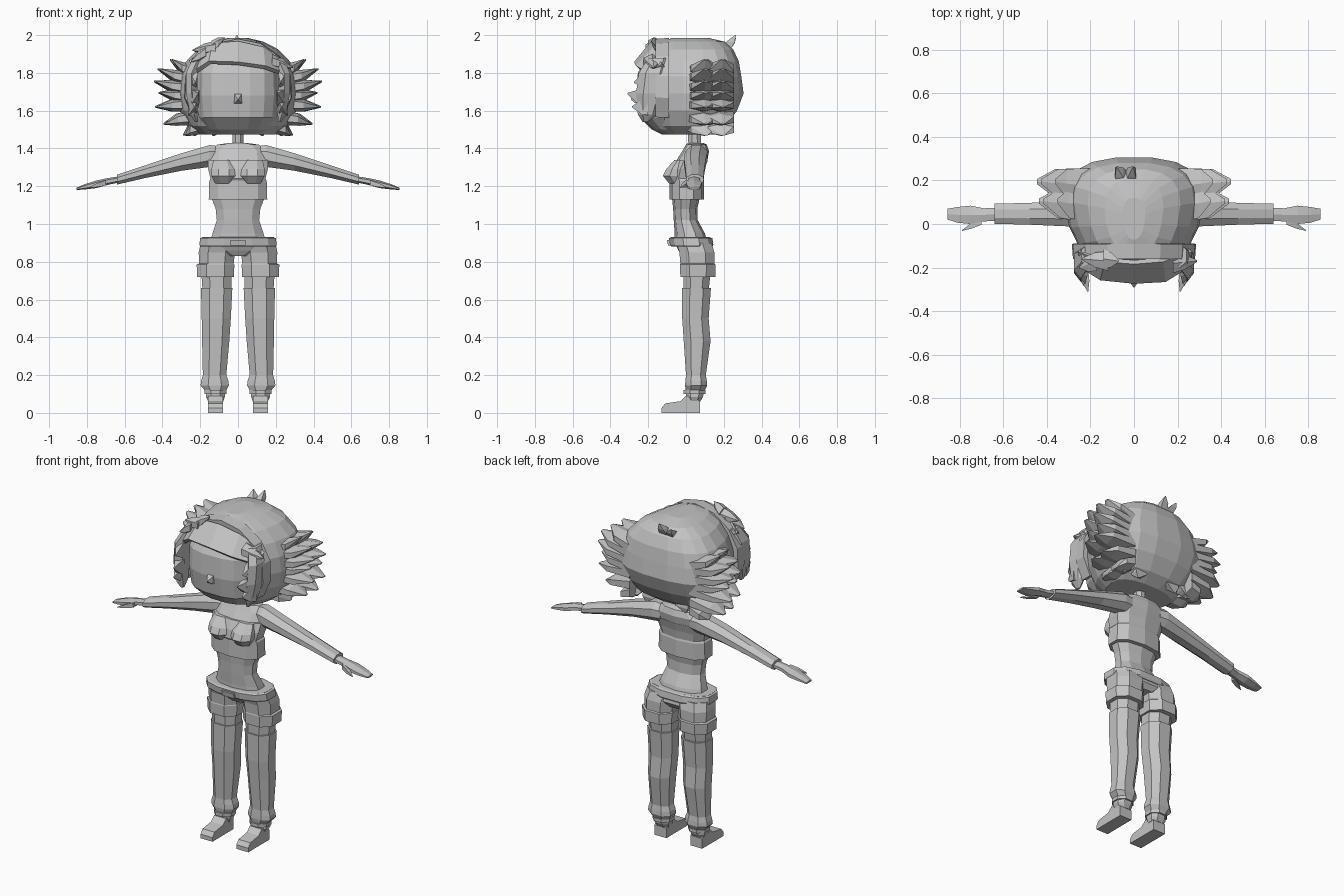
import bpy, bmesh, math
from mathutils import Vector

grey = bpy.data.materials.new("plain grey")
grey.diffuse_color = (0.55, 0.55, 0.55, 1)


def finish(name, bm, mirror=False, solid=0):
    bmesh.ops.recalc_face_normals(bm, faces=bm.faces)
    me = bpy.data.meshes.new(name)
    bm.to_mesh(me)
    bm.free()
    me.materials.append(grey)
    ob = bpy.data.objects.new(name, me)
    bpy.context.collection.objects.link(ob)
    if solid:
        m = ob.modifiers.new("thickness", 'SOLIDIFY')
        m.thickness = solid
        m.offset = 0
    if mirror:
        ob.modifiers.new("mirror", 'MIRROR')
    return ob


def loft(name, rings, axis='z', n=8, p=2.0, taper=0.0, mirror=False):
    """Skin rings (x, y, z, a, b): superellipses lying across the given axis."""
    ang = [2 * math.pi * (i + 0.5) / n for i in range(n)]
    f = lambda v: math.copysign(abs(v) ** (2 / p), v)
    cs = [(f(math.cos(t)), f(math.sin(t))) for t in ang]
    mx = max(c[0] for c in cs)
    my = max(c[1] for c in cs)
    bm = bmesh.new()
    loops = []
    for x, y, z, a, b in rings:
        loop = []
        for c, s in cs:
            c, s = c / mx, s / my
            u, v = a * c * (1 + taper * s), b * s
            off = {'z': (u, v, 0), 'x': (0, u, v), 'y': (u, 0, v)}[axis]
            loop.append(bm.verts.new(Vector((x, y, z)) + Vector(off)))
        loops.append(loop)
    for l0, l1 in zip(loops, loops[1:]):
        for i in range(n):
            j = (i + 1) % n
            bm.faces.new((l0[i], l0[j], l1[j], l1[i]))
    bm.faces.new(loops[0])
    bm.faces.new(loops[-1])
    return finish(name, bm, mirror)


def column(name, rows, **kw):
    """Upright loft from rows (z, centre x, half width, front y, back y)."""
    return loft(name, [(cx, (y0 + y1) / 2, z, rx, (y1 - y0) / 2)
                       for z, cx, rx, y0, y1 in rows], **kw)


def ribbon(name, top, bottom, thick, mirror=False):
    bm = bmesh.new()
    a = [bm.verts.new(v) for v in top]
    b = [bm.verts.new(v) for v in bottom]
    for i in range(len(a) - 1):
        bm.faces.new((a[i], a[i + 1], b[i + 1], b[i]))
    return finish(name, bm, mirror, thick)


def spike(name, base, tip, a, b, axis, mirror=True, n=4):
    mid = Vector(base).lerp(Vector(tip), 0.5)
    return loft(name, [(*base, a, b), (*mid, a * .75, b * .75), (*tip, a * .08, b * .08)],
                axis=axis, n=n, mirror=mirror)


# Feet: side profile extruded across
prof = [(-.13, 0), (-.13, .025), (-.11, .05), (-.03, .062), (.0, .09), (.04, .09), (.073, .06), (.073, 0)]
bm = bmesh.new()
sides = [[bm.verts.new((x, y, z)) for y, z in prof] for x in (.08, .16)]
for s in sides:
    bm.faces.new(s)
for i in range(len(prof)):
    j = (i + 1) % len(prof)
    bm.faces.new((sides[0][i], sides[0][j], sides[1][j], sides[1][i]))
finish("foot", bm, True)

# Legs with ankle cuffs
column("leg", [(.06, .118, .04, .01, .075), (.085, .12, .05, 0, .09), (.11, .118, .05, 0, .095),
               (.145, .123, .075, -.005, .112), (.17, .123, .072, -.003, .11), (.2, .124, .062, 0, .105),
               (.38, .118, .072, -.012, .13), (.5, .115, .077, -.02, .12), (.66, .113, .083, -.02, .132)],
       p=2.3, mirror=True)
column("thigh", [(.65, .112, .076, -.012, .12), (.74, .114, .08, -.015, .13)], p=2.3, mirror=True)
loft("ankle_strap", [(.119, .045, .1, .058, .058), (.119, .045, .12, .058, .058)], mirror=True)

# Shorts and belt
column("shorts_leg", [(.72, .119, .097, -.03, .155), (.785, .119, .1, -.032, .157), (.79, .115, .092, -.03, .15),
                      (.85, .112, .096, -.035, .15), (.9, .1, .097, -.05, .135)], p=2.4, mirror=True)
column("shorts_seat", [(.83, 0, .06, -.02, .12), (.86, 0, .17, -.04, .14), (.93, 0, .19, -.075, .125)],
       n=12, p=2.6)
column("belt", [(.88, 0, .2, -.078, .14), (.89, 0, .205, -.085, .145), (.925, 0, .2, -.09, .14),
                (.93, 0, .185, -.08, .125)], n=12, p=2.6)
column("buckle", [(.885, 0, .04, -.095, -.06), (.915, 0, .04, -.1, -.06)], n=4)

# Torso, top and bust
column("stomach", [(.9, 0, .15, -.06, .115), (.95, 0, .135, -.06, .1), (1.02, 0, .112, -.065, .062),
                   (1.08, 0, .118, -.068, .06), (1.15, 0, .145, -.075, .075)], n=10, p=2.3)
column("crop_top", [(1.13, 0, .155, -.088, .095), (1.23, 0, .152, -.088, .095), (1.24, 0, .145, -.095, .092),
                    (1.29, 0, .158, -.085, .1), (1.34, 0, .16, -.06, .115)], n=10, p=2.6)
column("shoulders", [(1.33, 0, .155, -.055, .112), (1.385, 0, .15, -.02, .122), (1.42, 0, .11, .0, .11),
                     (1.43, 0, .04, .01, .09)], n=10, p=2.4)
column("bust", [(1.215, .075, .045, -.09, 0), (1.255, .075, .066, -.122, 0), (1.29, .075, .066, -.105, 0),
                (1.34, .08, .05, -.06, 0)], mirror=True)
column("neck", [(1.4, 0, .04, .005, .085), (1.43, 0, .03, .012, .08), (1.5, 0, .03, .01, .078)])

# Arms and hands
loft("sleeve", [(.1, .058, 1.36, .05, .052), (.15, .055, 1.36, .06, .058), (.3, .047, 1.328, .058, .046),
                (.48, .047, 1.28, .05, .034), (.64, .047, 1.235, .046, .026)], axis='x', mirror=True)
loft("hand", [(.62, .045, 1.238, .03, .016), (.69, .042, 1.225, .03, .018), (.75, .042, 1.21, .042, .02),
              (.81, .042, 1.197, .036, .014), (.855, .045, 1.186, .025, .006)], axis='x', n=6, mirror=True)
spike("thumb", (.7, .015, 1.218), (.79, -.03, 1.193), .018, .014, 'x')

# Face with nose
column("face", [(1.475, 0, .13, -.13, .1), (1.5, 0, .165, -.18, .1), (1.565, 0, .205, -.245, .1),
                (1.68, 0, .215, -.262, .1), (1.8, 0, .212, -.255, .1), (1.9, 0, .18, -.2, .1)], n=16, p=2.7)
spike("nose", (0, -.25, 1.665), (0, -.292, 1.66), .022, .028, 'y', mirror=False)

# Large rounded hair shell, wider towards the back
column("hair_shell", [(1.475, 0, .19, -.12, .15), (1.52, 0, .25, -.17, .215), (1.6, 0, .295, -.2, .27),
                      (1.69, 0, .31, -.21, .305), (1.78, 0, .3, -.21, .293), (1.86, 0, .265, -.195, .28),
                      (1.925, 0, .205, -.175, .25), (1.965, 0, .13, -.14, .205), (1.985, 0, .05, -.07, .12)],
       n=20, p=2.5, taper=.17)

# Raised band of hair over the crown
arch = [math.radians(a) for a in range(-35, 216, 25)]
ring = lambda y, r: [(r * .275 * math.cos(t), y, 1.715 + r * .255 * math.sin(t)) for t in arch]
ribbon("hair_band", ring(-.09, 1.0), ring(-.16, .98), .03)

# Swept fringe and the clump at its parting
ribbon("fringe",
       [(-.25, -.12, 1.86), (-.13, -.165, 1.95), (0, -.175, 1.96), (.13, -.165, 1.93), (.26, -.12, 1.84)],
       [(-.23, -.2, 1.8), (-.15, -.25, 1.855), (0, -.265, 1.85), (.14, -.258, 1.83), (.25, -.19, 1.79)], .025)
for i, (b, t) in enumerate([((-.14, -.16, 1.93), (-.07, -.17, 1.985)), ((-.17, -.17, 1.91), (-.25, -.2, 1.86)),
                            ((-.12, -.17, 1.93), (-.24, -.16, 1.92)), ((.18, -.18, 1.86), (.29, -.17, 1.83))]):
    spike(f"fringe_tuft_{i}", b, t, .045, .04, 'x', mirror=False, n=6)

# Locks framing the face
column("face_lock", [(1.54, .22, .008, -.23, -.2), (1.58, .232, .022, -.255, -.15), (1.69, .245, .03, -.265, -.11),
                     (1.8, .245, .03, -.25, -.1), (1.88, .21, .03, -.2, -.09)], n=6, mirror=True)
for i, (b, t) in enumerate([((.235, -.21, 1.66), (.212, -.31, 1.69)), ((.24, -.2, 1.62), (.23, -.285, 1.62)),
                            ((.24, -.2, 1.77), (.225, -.275, 1.75))]):
    spike(f"lock_tip_{i}", b, t, .025, .045, 'y')

# Stacked side blades: tip x, tip z, root z
blades = [(.36, 1.87, 1.79), (.425, 1.82, 1.755), (.445, 1.755, 1.71), (.42, 1.695, 1.67),
          (.44, 1.62, 1.635), (.395, 1.53, 1.57), (.29, 1.472, 1.52)]
for i, (tx, tz, rz) in enumerate(blades):
    mx = .22 + (tx - .22) * .62
    for k, (y, dx) in enumerate([(.085, -.01), (.175, 0)]):
        loft(f"side_blade_{i}_{k}",
             [(.2, y, rz, .08, .045), (mx + dx, y + .01, rz + (tz - rz) * .45, .068, .032),
              (tx + dx, y + .02, tz, .012, .004)], axis='x', n=6, mirror=True)

# Small tufts at the nape and crown
for i, x in enumerate((.1, .2)):
    spike(f"nape_tuft_{i}", (x, .16, 1.53), (x + .03, .19, 1.465), .05, .035, 'z')
for i, (x, tx, tz) in enumerate([(-.015, -.005, 2.0), (-.055, -.08, 1.985)]):
    spike(f"crown_tuft_{i}", (x, .21, 1.93), (tx, .262, tz), .025, .03, 'z', mirror=False)
